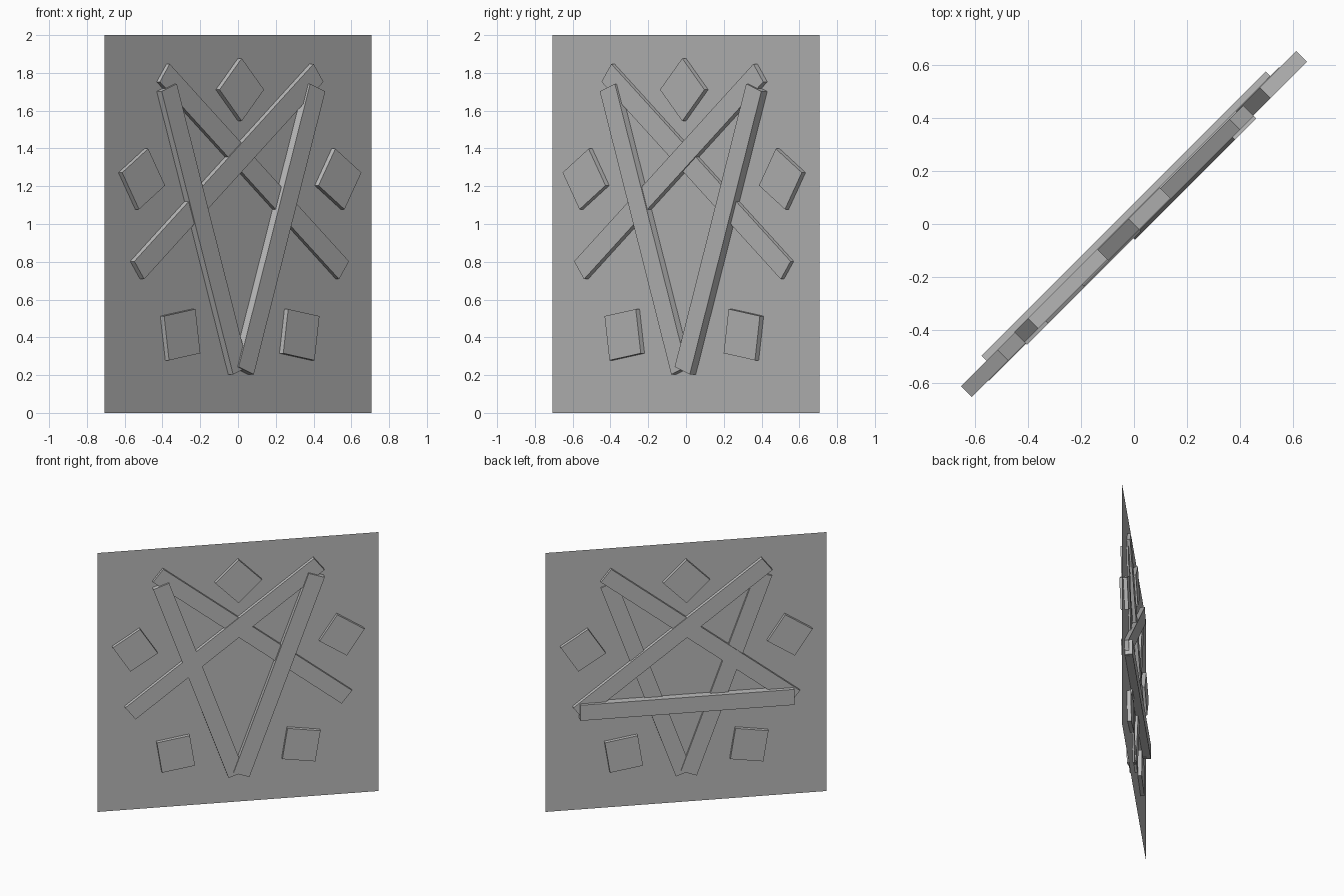
import bpy, bmesh, math
from mathutils import Matrix

if "Cube" in bpy.data.objects:
    bpy.data.objects.remove(bpy.data.objects["Cube"])

grey = bpy.data.materials.new("plain grey")
grey.diffuse_color = (0.5, 0.5, 0.5, 1)
grey.use_nodes = True
grey.node_tree.nodes["Principled BSDF"].inputs["Base Color"].default_value = grey.diffuse_color

# local frame: u runs along the panel, n out of its front, z up
FRAME = Matrix.Rotation(math.radians(45), 4, 'Z')


def add_mesh(name, bm):
    bm.transform(FRAME)
    me = bpy.data.meshes.new(name)
    bm.to_mesh(me)
    bm.free()
    me.materials.append(grey)
    ob = bpy.data.objects.new(name, me)
    bpy.context.collection.objects.link(ob)
    return ob


def box(name, u, z, n, length, width, depth, angle):
    bm = bmesh.new()
    bmesh.ops.create_cube(bm, size=1)
    bm.transform(Matrix.Translation((u, -n, z))
                 @ Matrix.Rotation(-angle, 4, 'Y')
                 @ Matrix.Diagonal((length, depth, width, 1)))
    return add_mesh(name, bm)


# thin upright panel
bm = bmesh.new()
bm.faces.new([bm.verts.new(p) for p in
              ((-1, 0, 0), (1, 0, 0), (1, 0, 2), (-1, 0, 2))])
add_mesh("panel", bm)

# five star bars: start (u, z), end (u, z), height of the front face above the panel
T = 0.056
bars = {
    "level_bar": (-0.76, 0.77, 0.76, 0.77, 0.0),
    "falling_bar": (0.77, 0.755, -0.572, 1.80, 0.024),
    "rising_bar": (-0.77, 0.755, 0.572, 1.80, 0.031),
    "left_steep_bar": (-0.017, 0.224, -0.552, 1.722, 0.037),
    "right_steep_bar": (0.017, 0.224, 0.552, 1.722, 0.045),
}
for name, (u0, z0, u1, z1, front) in bars.items():
    box(name, (u0 + u1) / 2, (z0 + z1) / 2, front - T / 2,
        math.hypot(u1 - u0, z1 - z0), 0.12, T, math.atan2(z1 - z0, u1 - u0))

# five square blocks around the star, passing through the panel
box("top_block", 0, 1.711, 0, 0.235, 0.235, 0.057, math.radians(45))
for side, s in (("left", -1), ("right", 1)):
    box(side + "_upper_block", s * 0.735, 1.238, 0, 0.232, 0.232, 0.057,
        s * math.radians(-33))
    box(side + "_lower_block", s * 0.446, 0.414, 0, 0.237, 0.237, 0.057,
        s * math.radians(-9))
